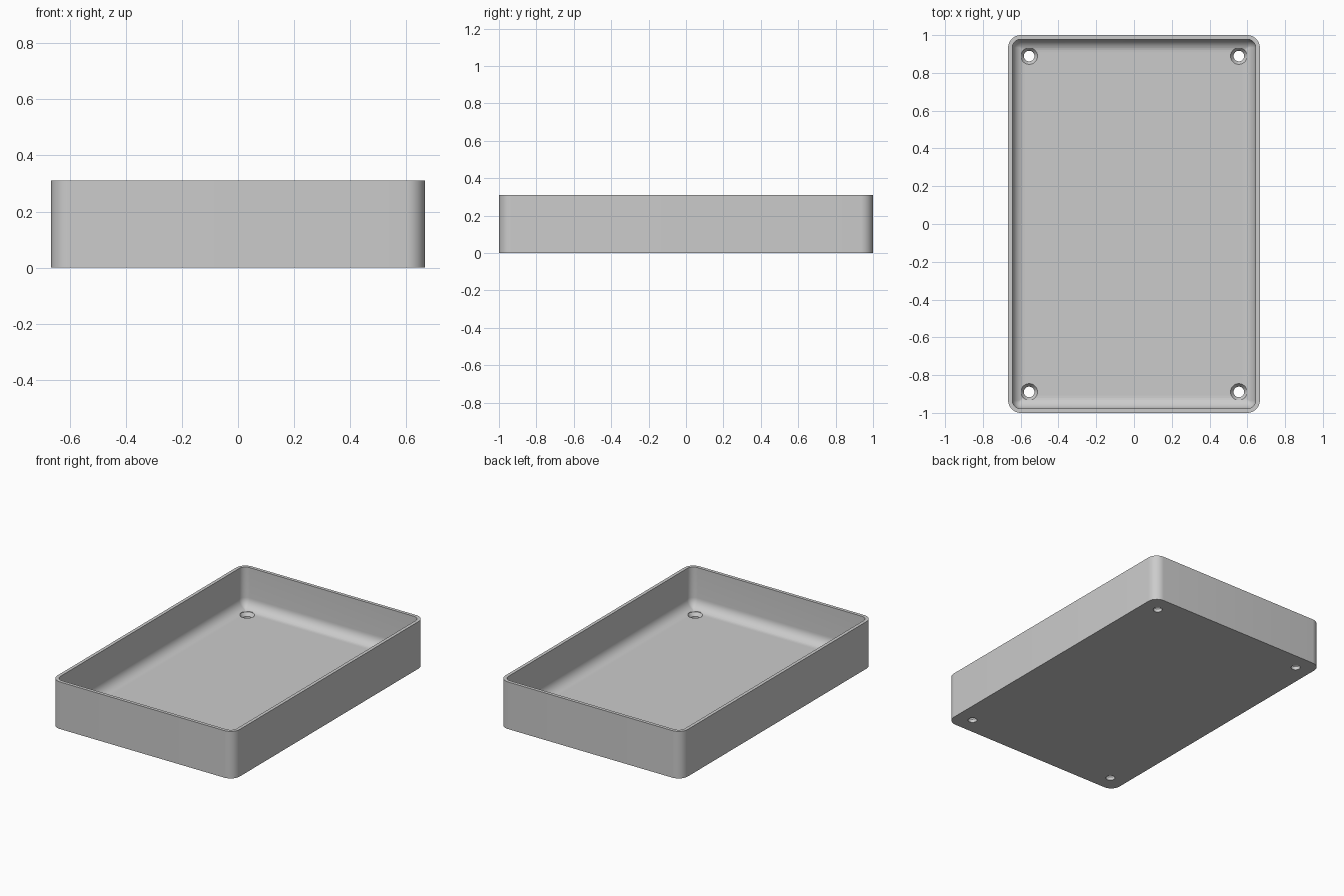
import bpy, bmesh, math

if "Cube" in bpy.data.objects:
    bpy.data.objects.remove(bpy.data.objects["Cube"])

W, L, H = 1.333, 2.0, 0.311          # overall size
WALL, FLOOR = 0.022, 0.044           # wall and floor thickness
CORNER, FILLET = 0.067, 0.067        # outer corner and inner floor radius
HOLE_X, HOLE_Y = 0.555, 0.889

grey = bpy.data.materials.new("grey plastic")
grey.use_nodes = True
colour = (0.6, 0.6, 0.6, 1)
grey.diffuse_color = colour
grey.node_tree.nodes["Principled BSDF"].inputs["Base Color"].default_value = colour


def make_object(name, bm):
    bmesh.ops.recalc_face_normals(bm, faces=bm.faces)
    mesh = bpy.data.meshes.new(name)
    bm.to_mesh(mesh)
    bm.free()
    mesh.materials.append(grey)
    obj = bpy.data.objects.new(name, mesh)
    bpy.context.collection.objects.link(obj)
    return obj


def rounded_ring(bm, inset, z, steps=10):
    """Rounded rectangle, moved inwards from the outer wall."""
    r = max(CORNER - inset, 0.004)
    cx, cy = W / 2 - inset - r, L / 2 - inset - r
    ring = []
    for q, (sx, sy) in enumerate([(1, 1), (-1, 1), (-1, -1), (1, -1)]):
        for i in range(steps + 1):
            a = (q + i / steps) * math.pi / 2
            ring.append(bm.verts.new((sx * cx + r * math.cos(a), sy * cy + r * math.sin(a), z)))
    return ring


def circle_ring(bm, x, y, r, z, n=32):
    return [bm.verts.new((x + r * math.cos(i * math.tau / n),
                          y + r * math.sin(i * math.tau / n), z)) for i in range(n)]


def skin(bm, rings):
    """Bridge consecutive rings and cap both ends."""
    for a, b in zip(rings, rings[1:]):
        for i in range(len(a)):
            j = (i + 1) % len(a)
            bm.faces.new((a[i], a[j], b[j], b[i]))
    bm.faces.new(rings[0])
    bm.faces.new(rings[-1])


# Open tray: outer wall, rim, inner wall and floor fillet
bm = bmesh.new()
rings = [rounded_ring(bm, 0, 0), rounded_ring(bm, 0, H), rounded_ring(bm, WALL, H)]
for i in range(11):
    a = i / 10 * math.pi / 2
    rings.append(rounded_ring(bm, WALL + FILLET * (1 - math.cos(a)),
                              FLOOR + FILLET * (1 - math.sin(a))))
skin(bm, rings)
tray = make_object("tray", bm)

# Countersunk screw hole cutters
bm = bmesh.new()
for x in (-HOLE_X, HOLE_X):
    for y in (-HOLE_Y, HOLE_Y):
        skin(bm, [circle_ring(bm, x, y, r, z) for r, z in
                  ((0.028, -0.05), (0.028, 0.022), (0.044, FLOOR), (0.044, 0.12))])
cutter = make_object("screw_hole_cutter", bm)
cutter.hide_render = True
cutter.hide_set(True)

holes = tray.modifiers.new("screw holes", "BOOLEAN")
holes.operation = "DIFFERENCE"
holes.solver = "EXACT"
holes.object = cutter

# Apply the holes, remove the helper and shade smooth with sharp edges kept
bpy.ops.object.select_all(action="DESELECT")
bpy.context.view_layer.objects.active = tray
tray.select_set(True)
bpy.ops.object.modifier_apply(modifier=holes.name)
bpy.data.objects.remove(cutter)
bpy.ops.object.shade_smooth_by_angle(angle=math.radians(30))
